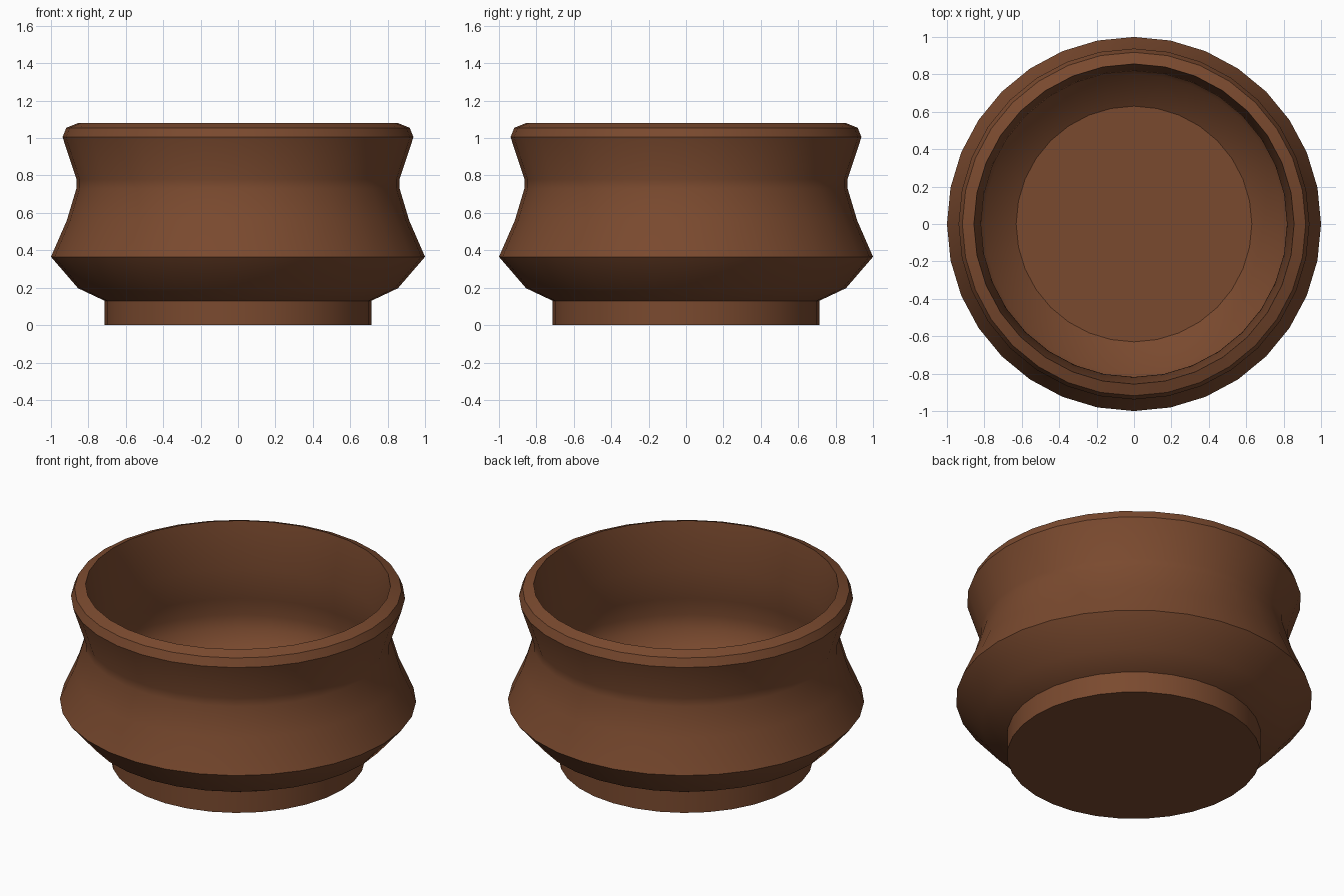
import bpy
import math

default = bpy.data.objects.get("Cube")
if default:
    bpy.data.objects.remove(default, do_unlink=True)

SIDES = 32

# Clay colour
clay = bpy.data.materials.new("brown_clay")
clay.use_nodes = True
colour = (0.195, 0.068, 0.028, 1)
clay.diffuse_color = colour
clay.node_tree.nodes["Principled BSDF"].inputs["Base Color"].default_value = colour


def lathe(name, profile):
    """Turn a (radius, height) profile round z and close both ends."""
    verts, faces = [], []
    for r, z in profile:
        for i in range(SIDES):
            a = math.tau * i / SIDES
            verts.append((r * math.cos(a), r * math.sin(a), z))
    for k in range(len(profile) - 1):
        for i in range(SIDES):
            j = (i + 1) % SIDES
            low, high = k * SIDES, (k + 1) * SIDES
            faces.append((low + i, low + j, high + j, high + i))
    last = (len(profile) - 1) * SIDES
    faces.append(tuple(reversed(range(SIDES))))
    faces.append(tuple(range(last, last + SIDES)))
    mesh = bpy.data.meshes.new(name)
    mesh.from_pydata(verts, [], faces)
    mesh.materials.append(clay)
    obj = bpy.data.objects.new(name, mesh)
    bpy.context.collection.objects.link(obj)
    bpy.ops.object.select_all(action="DESELECT")
    obj.select_set(True)
    bpy.context.view_layer.objects.active = obj
    bpy.ops.object.shade_smooth_by_angle(angle=math.radians(30))
    return obj


# Foot ring and flared shoulder
foot_and_shoulder = [(0.713, 0), (0.713, 0.13), (0.855, 0.197), (1, 0.365)]
# Pinched neck
neck = [(0.915, 0.56), (0.864, 0.73), (0.864, 0.78)]
# Bevelled lip
lip = [(0.938, 1.005), (0.918, 1.055), (0.856, 1.08)]
# Hollow inside, down to the flat floor
inside = [(0.818, 0.8), (0.85, 0.6), (0.872, 0.49), (0.86, 0.41),
          (0.8, 0.31), (0.63, 0.19)]

lathe("bowl", foot_and_shoulder + neck + lip + inside)
